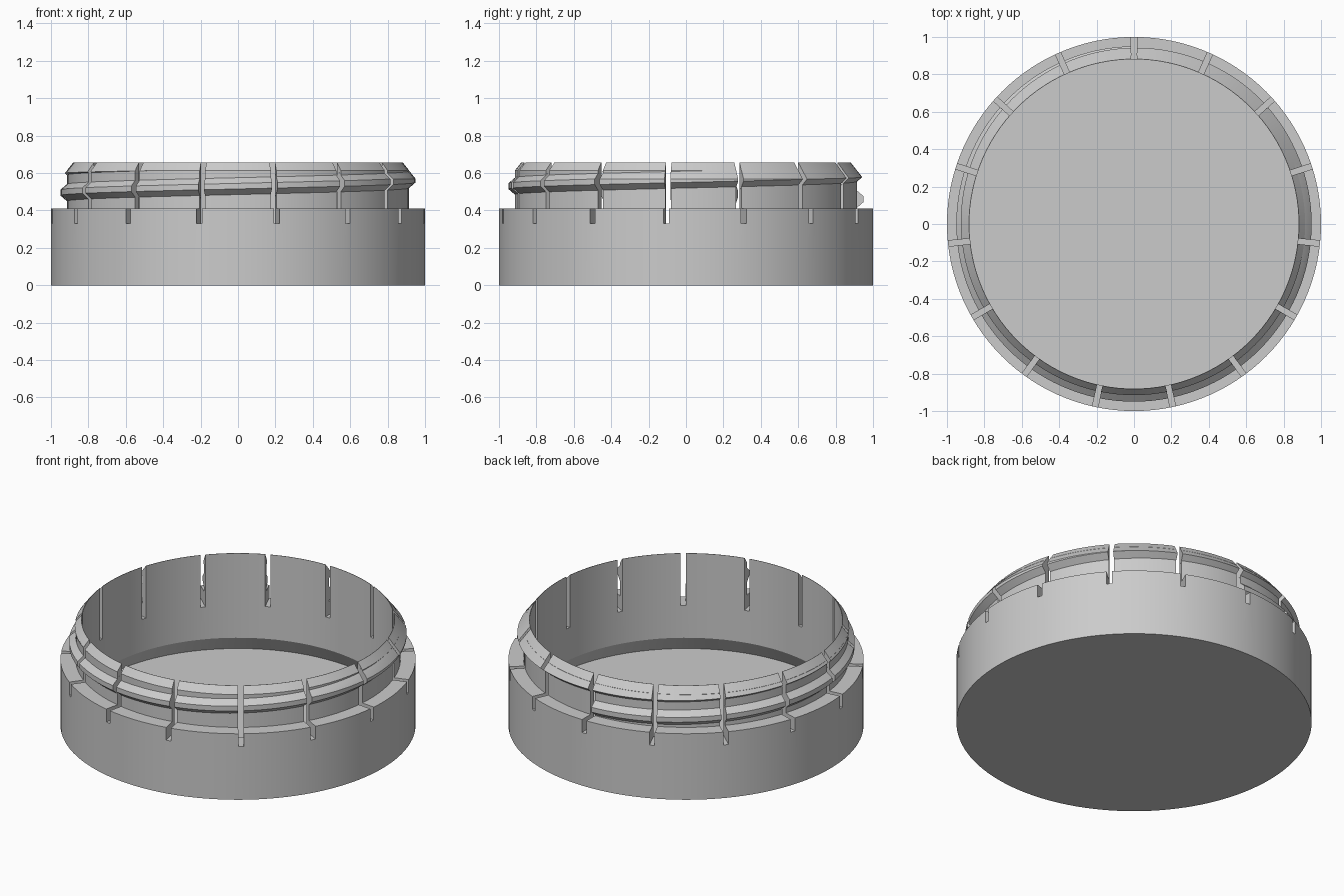
import bpy, bmesh
from math import sin, cos, radians, pi
from mathutils import Matrix, Vector

if "Cube" in bpy.data.objects:
    bpy.data.objects.remove(bpy.data.objects["Cube"], do_unlink=True)

SIDES = 120
SLOTS = 15
HEIGHT = 0.655
LIP = 0.882        # outer radius of the lip
NECK = 0.915
BEVEL = 0.8        # radius gained per unit of drop below the lip

grey = bpy.data.materials.new("plain_grey")
grey.use_nodes = True
grey.diffuse_color = (0.6, 0.6, 0.6, 1)
grey.node_tree.nodes["Principled BSDF"].inputs["Base Color"].default_value = grey.diffuse_color


def make_object(name, bm):
    bmesh.ops.remove_doubles(bm, verts=bm.verts, dist=1e-4)
    bmesh.ops.recalc_face_normals(bm, faces=bm.faces)
    mesh = bpy.data.meshes.new(name)
    bm.to_mesh(mesh)
    bm.free()
    mesh.materials.append(grey)
    obj = bpy.data.objects.new(name, mesh)
    bpy.context.collection.objects.link(obj)
    return obj


def revolve(name, profile):
    """Turn an open (radius, z) profile, starting and ending on the axis, into a solid."""
    bm = bmesh.new()
    verts = [bm.verts.new((r, 0, z)) for r, z in profile]
    edges = [bm.edges.new(pair) for pair in zip(verts, verts[1:])]
    bmesh.ops.spin(bm, geom=verts + edges, cent=(0, 0, 0), axis=(0, 0, 1),
                   angle=2 * pi, steps=SIDES, use_merge=False)
    return make_object(name, bm)


def outside(p):
    """Distance beyond the lip bevel, kept a hair below its surface."""
    return p.x - LIP - BEVEL * (HEIGHT - p.y) + 0.001


def clip(p, q):
    """Walk from p, which is under the bevel, towards q and stop at the bevel."""
    if outside(q) <= 0:
        return q
    return p.lerp(q, max(0, outside(p) / (outside(p) - outside(q))))


def thread_section(z):
    """Thread cross-section centred on height z and trimmed by the lip bevel."""
    low, tip_low, tip_high, high = (
        Vector((r, z + dz)) for r, dz in
        ((0.9, -0.058), (0.95, -0.015), (0.95, 0.015), (0.9, 0.058)))
    a = clip(low, tip_low)
    b = clip(a, tip_high)
    top = clip(low, high)
    return [low, a, b, clip(top, tip_high), top]


# Base, stepped neck with a bevelled lip, inner wall with a flared foot, and floor
body = revolve("threaded_cap", [
    (0, 0), (1, 0), (1, 0.41), (NECK, 0.41), (NECK, HEIGHT - (NECK - LIP) / BEVEL),
    (LIP, HEIGHT), (0.88, HEIGHT), (0.88, 0.13), (0.93, 0.04), (0, 0.04)])

# Narrow vertical slots around the rim
bm = bmesh.new()
for i in range(SLOTS):
    turn = Matrix.Rotation(radians(90) + 2 * pi * i / SLOTS, 4, 'Z')
    place = turn @ Matrix.Translation((0.95, 0, 0.58)) @ Matrix.Diagonal((0.3, 0.03, 0.5, 1))
    bmesh.ops.create_cube(bm, size=1, matrix=place)
cutter = make_object("slot_cutter", bm)
mod = body.modifiers.new("slots", 'BOOLEAN')
mod.operation, mod.object, mod.solver = 'DIFFERENCE', cutter, 'EXACT'
bpy.context.view_layer.objects.active = body
bpy.ops.object.modifier_apply(modifier=mod.name)
bpy.data.objects.remove(cutter, do_unlink=True)

# Screw thread winding up the neck, one arc between each pair of slots
START, PITCH, ARCS, STEPS, GAP = 90, 0.14, 22, 8, 0.92
bm = bmesh.new()
for arc in range(ARCS):
    rings = []
    for step in range(STEPS + 1):
        travel = 24 * arc + GAP + (24 - 2 * GAP) * step / STEPS
        a = radians(START + travel)
        section = thread_section(0.46 + PITCH * travel / 360)
        rings.append([bm.verts.new((p.x * cos(a), p.x * sin(a), p.y)) for p in section])
    for near, far in zip(rings, rings[1:]):
        for i in range(len(near)):
            bm.faces.new((near[i - 1], near[i], far[i], far[i - 1]))
    bm.faces.new(rings[0])
    bm.faces.new(rings[-1])
thread = make_object("screw_thread", bm)

# Soft shading on the round walls, crisp edges elsewhere
bpy.ops.object.select_all(action='DESELECT')
for obj in (body, thread):
    obj.select_set(True)
bpy.ops.object.shade_smooth_by_angle(angle=radians(20))
